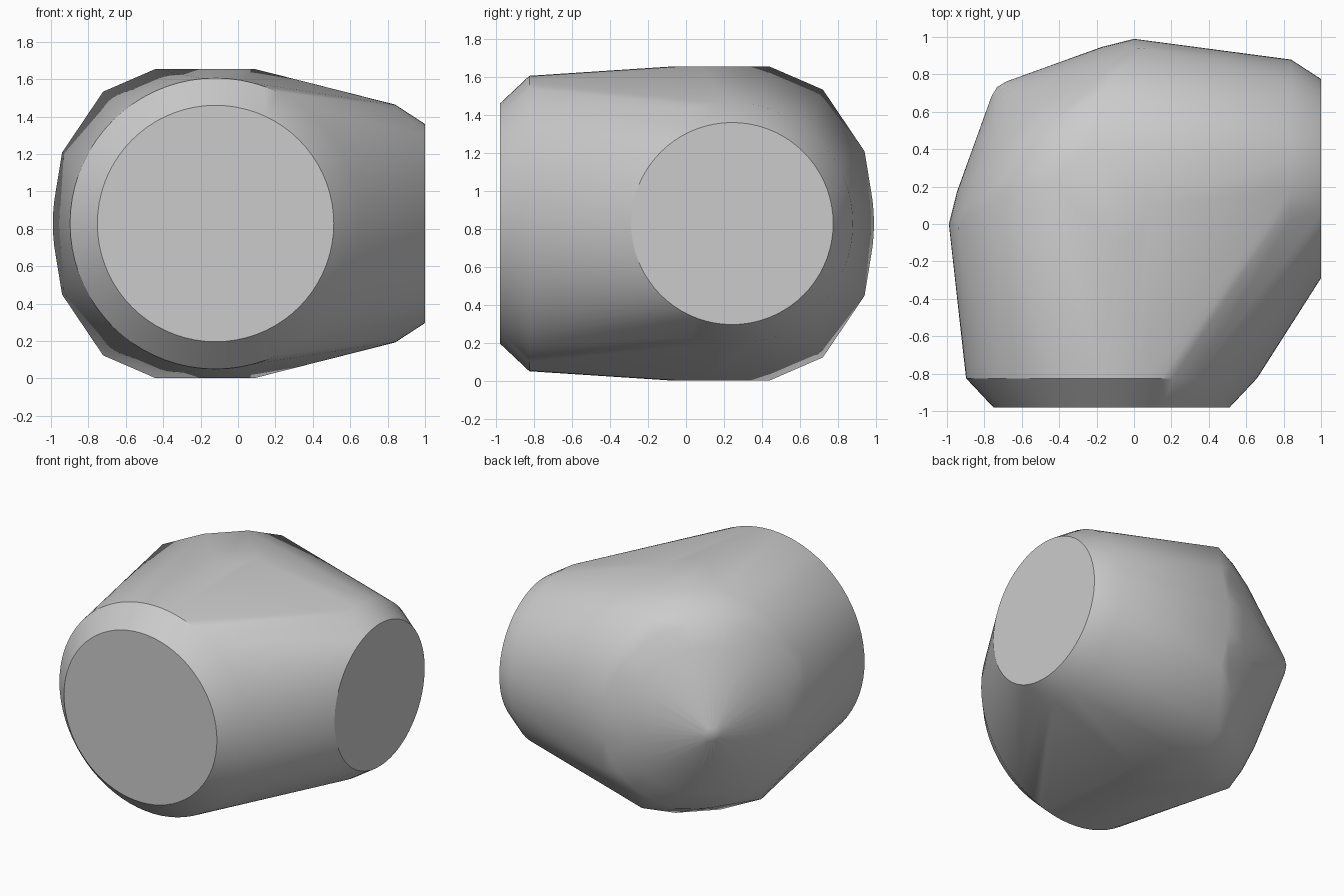
import bpy, bmesh, math
from mathutils import Vector

cube = bpy.data.objects.get("Cube")
if cube:
    bpy.data.objects.remove(cube, do_unlink=True)

MID = 0.828          # height of the centre plane
R2 = math.sqrt(0.5)
SEG = 72


def ring(centre, u, radius):
    """Circle of points spanned by the horizontal direction u and z."""
    c, u = Vector(centre), Vector(u)
    return [c + u * radius * math.cos(a) + Vector((0, 0, radius * math.sin(a)))
            for a in (2 * math.pi * i / SEG for i in range(SEG))]


def corner(s, d, h):
    """Point from the diagonal frame: s along the back corner, d out of it, h above centre."""
    return Vector(((s - d) * R2, (s + d) * R2, MID + h))


points = []

# front opening and its chamfer
points += ring((-0.12, -0.98, MID), (1, 0, 0), 0.632)
points += ring((-0.12, -0.825, MID), (1, 0, 0), 0.778)

# side opening and its chamfer
points += ring((1.0, 0.243, MID), (0, 1, 0), 0.532)
points += ring((0.84, 0.243, MID), (0, 1, 0), 0.636)

# rounded cone on the back corner
for d, r in ((0.70, 0.70), (0.79, 0.55), (1.022, 0.055)):
    points += ring(corner(0, d, 0), (R2, R2, 0), r)
points.append(corner(0, 1.035, 0))

# shoulders around the cone, mirrored sideways and top to bottom
for s, d, h in ((0.155, 0.47, 0.826), (0.41, 0.61, 0.705), (0.68, 0.65, 0.38)):
    points += [corner(i * s, d, j * h) for i in (-1, 1) for j in (-1, 1)]

# flat top and bottom at the inside of the bend
for x, y in ((0.03, -0.05), (0.09, 0.1), (-0.1, -0.09)):
    points += [Vector((x, y, MID + j * 0.826)) for j in (-1, 1)]

# wrap everything in one convex skin
bm = bmesh.new()
for p in points:
    bm.verts.new(p)
hull = bmesh.ops.convex_hull(bm, input=bm.verts)
junk = {v for v in hull["geom_interior"] + hull["geom_unused"]
        if isinstance(v, bmesh.types.BMVert)}
bmesh.ops.delete(bm, geom=list(junk), context='VERTS')
bmesh.ops.dissolve_limit(bm, angle_limit=math.radians(0.3),
                         verts=bm.verts, edges=bm.edges)
bmesh.ops.recalc_face_normals(bm, faces=bm.faces)
mesh = bpy.data.meshes.new("elbow_body")
bm.to_mesh(mesh)
bm.free()
body = bpy.data.objects.new("elbow_body", mesh)
bpy.context.collection.objects.link(body)

# plain grey material
grey = bpy.data.materials.new("light_grey")
grey.use_nodes = True
colour = (0.6, 0.6, 0.6, 1)
grey.diffuse_color = colour
grey.node_tree.nodes["Principled BSDF"].inputs["Base Color"].default_value = colour
mesh.materials.append(grey)

bpy.context.view_layer.objects.active = body
body.select_set(True)
bpy.ops.object.shade_smooth_by_angle(angle=math.radians(32))
